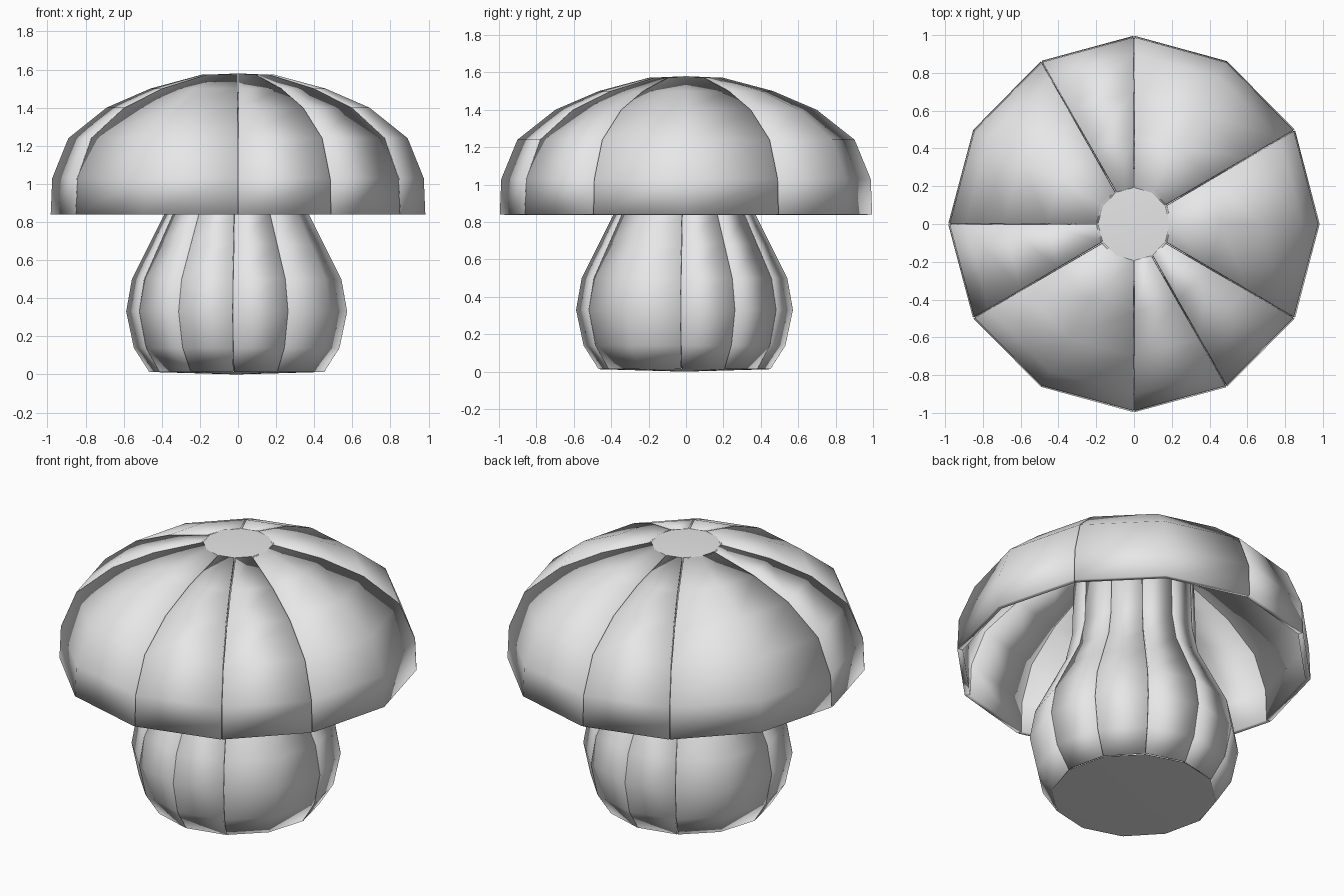
import bpy, bmesh, math

default = bpy.data.objects.get("Cube")
if default:
    bpy.data.objects.remove(default, do_unlink=True)

grey = bpy.data.materials.new("light grey")
grey.use_nodes = True
colour = (0.8, 0.8, 0.8, 1)
grey.diffuse_color = colour
grey.node_tree.nodes["Principled BSDF"].inputs["Base Color"].default_value = colour


def add_object(name, bm, thickness=0):
    mesh = bpy.data.meshes.new(name)
    bm.to_mesh(mesh)
    bm.free()
    mesh.materials.append(grey)
    for face in mesh.polygons:
        face.use_smooth = True
    obj = bpy.data.objects.new(name, mesh)
    bpy.context.collection.objects.link(obj)
    if thickness:
        shell = obj.modifiers.new("shell", "SOLIDIFY")
        shell.thickness = thickness
        shell.offset = -1
    return obj


def panel(name, profile, start, end, thickness, gap, depth=1):
    """Curved wedge between two angles, with a narrow seam on each side."""
    bm = bmesh.new()
    steps = (end - start) // 30
    columns = []
    for i in range(steps + 1):
        angle = math.radians(start + 30 * i)
        shift = gap if i == 0 else -gap if i == steps else 0
        c, s = math.cos(angle), math.sin(angle)
        columns.append([bm.verts.new((r * c - shift * s, (r * s + shift * c) * depth, z))
                        for r, z in profile])
    for a, b in zip(columns, columns[1:]):
        for j in range(len(profile) - 1):
            bm.faces.new((a[j], b[j], b[j + 1], a[j + 1]))
    return add_object(name, bm, thickness)


def ring_of_panels(name, seams, *shape):
    return [panel(f"{name}_{n}", shape[0], start, end, *shape[1:])
            for n, (start, end) in enumerate(zip(seams, seams[1:]), 1)]


def disc(name, radius, z, rise):
    """Twelve-sided fan with a slightly raised or lowered centre."""
    bm = bmesh.new()
    rim = [bm.verts.new((radius * math.cos(k * math.pi / 6),
                         radius * math.sin(k * math.pi / 6), z)) for k in range(12)]
    centre = bm.verts.new((0, 0, z + rise))
    for k in range(12):
        triangle = (rim[k], rim[(k + 1) % 12], centre)
        bm.faces.new(triangle if rise >= 0 else triangle[::-1])
    return add_object(name, bm)


# Cap: single and double wedges around a twelve-sided dome
cap_profile = [(0.983, 0.84), (0.975, 1.03), (0.89, 1.24), (0.69, 1.40),
               (0.46, 1.50), (0.19, 1.573)]
cap_seams = [30, 90, 120, 180, 210, 270, 300, 330, 390]
ring_of_panels("cap_panel", cap_seams, cap_profile, 0.03, 0.004, 1.013)
disc("cap_crown", 0.2, 1.571, 0.009)

# Stem: bulging segments that narrow up into the cap, turned slightly
stem_profile = [(0.46, 0.014), (0.54, 0.14), (0.58, 0.33), (0.55, 0.50),
                (0.46, 0.68), (0.38, 0.84), (0.345, 1.0), (0.33, 1.48)]
stem_seams = [a for a in range(0, 390, 30) if a not in (150, 330)]
stem = ring_of_panels("stem_panel", stem_seams, stem_profile, 0.03, 0.003)
stem.append(disc("stem_base", 0.455, 0.013, -0.013))
for part in stem:
    part.rotation_euler.z = math.radians(-2)
    part.location = (-0.007, -0.008, 0)
